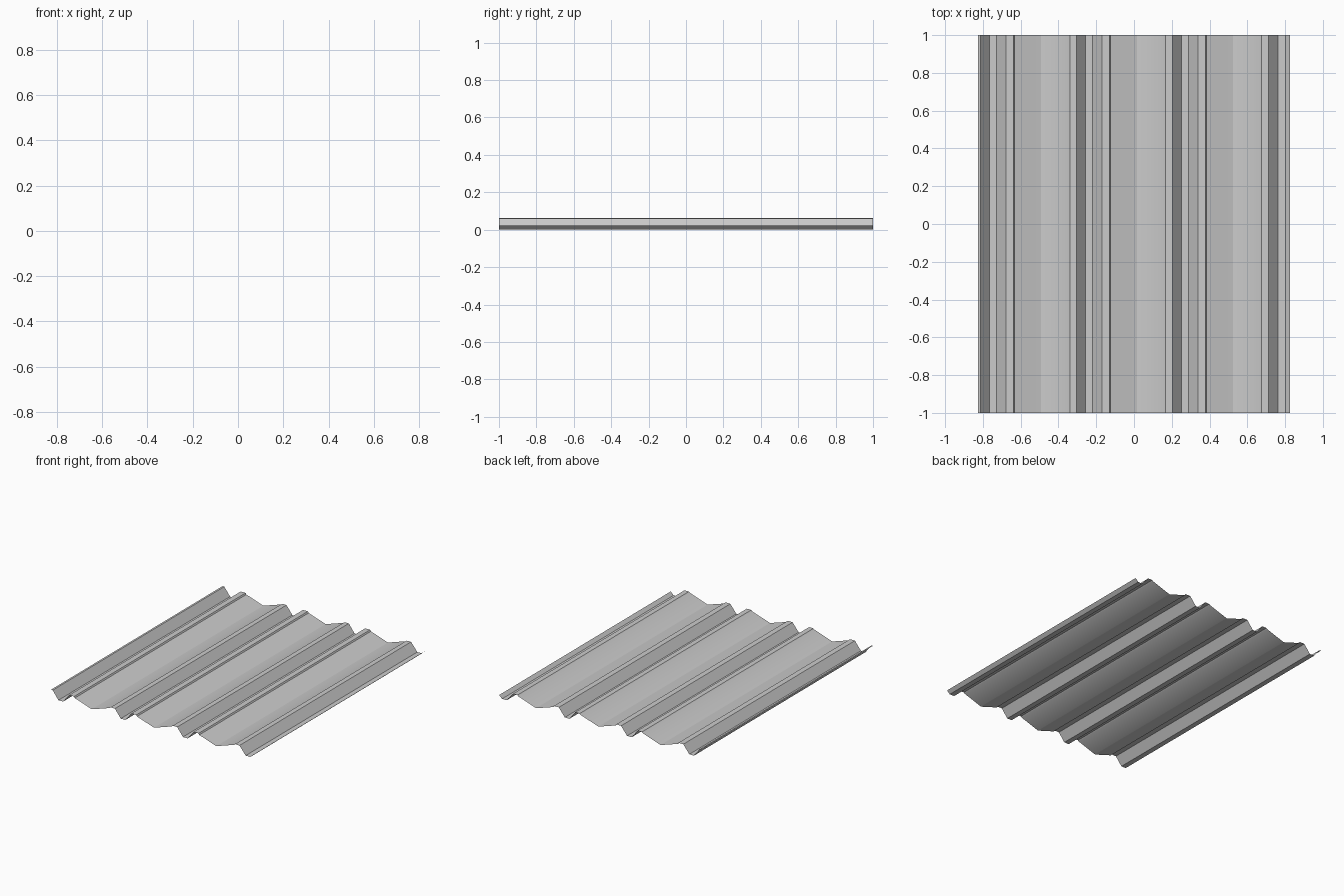
import bpy, bmesh

if "Cube" in bpy.data.objects:
    bpy.data.objects.remove(bpy.data.objects["Cube"])

PITCH = 0.508
HALF_LENGTH = 1.0

# One rib of the cross-section (x, z): crest end, channel, crest, shallow valley
RIB = [
    (-0.812, 0.061), (-0.765, 0.0), (-0.727, 0.0), (-0.678, 0.061),
    (-0.638, 0.061), (-0.632, 0.051), (-0.500, 0.008), (-0.493, 0.006),
    (-0.486, 0.008), (-0.347, 0.054), (-0.340, 0.061),
]

# Full profile: left lip, three repeats, final channel with short right lip
profile = [(-0.825, 0.062)]
for i in range(3):
    profile += [(x + i * PITCH, z) for x, z in RIB]
profile += [(0.712, 0.061), (0.763, 0.0), (0.801, 0.0), (0.825, 0.022)]

# Sheet swept along y
bm = bmesh.new()
front = [bm.verts.new((x, -HALF_LENGTH, z)) for x, z in profile]
back = [bm.verts.new((x, HALF_LENGTH, z)) for x, z in profile]
for i in range(len(profile) - 1):
    bm.faces.new((front[i], front[i + 1], back[i + 1], back[i]))
mesh = bpy.data.meshes.new("corrugated_sheet")
bm.to_mesh(mesh)
bm.free()
sheet = bpy.data.objects.new("corrugated_sheet", mesh)
bpy.context.collection.objects.link(sheet)

# Smooth valleys, crisp folds
bpy.context.view_layer.objects.active = sheet
sheet.select_set(True)
bpy.ops.object.shade_smooth_by_angle(angle=0.5)
